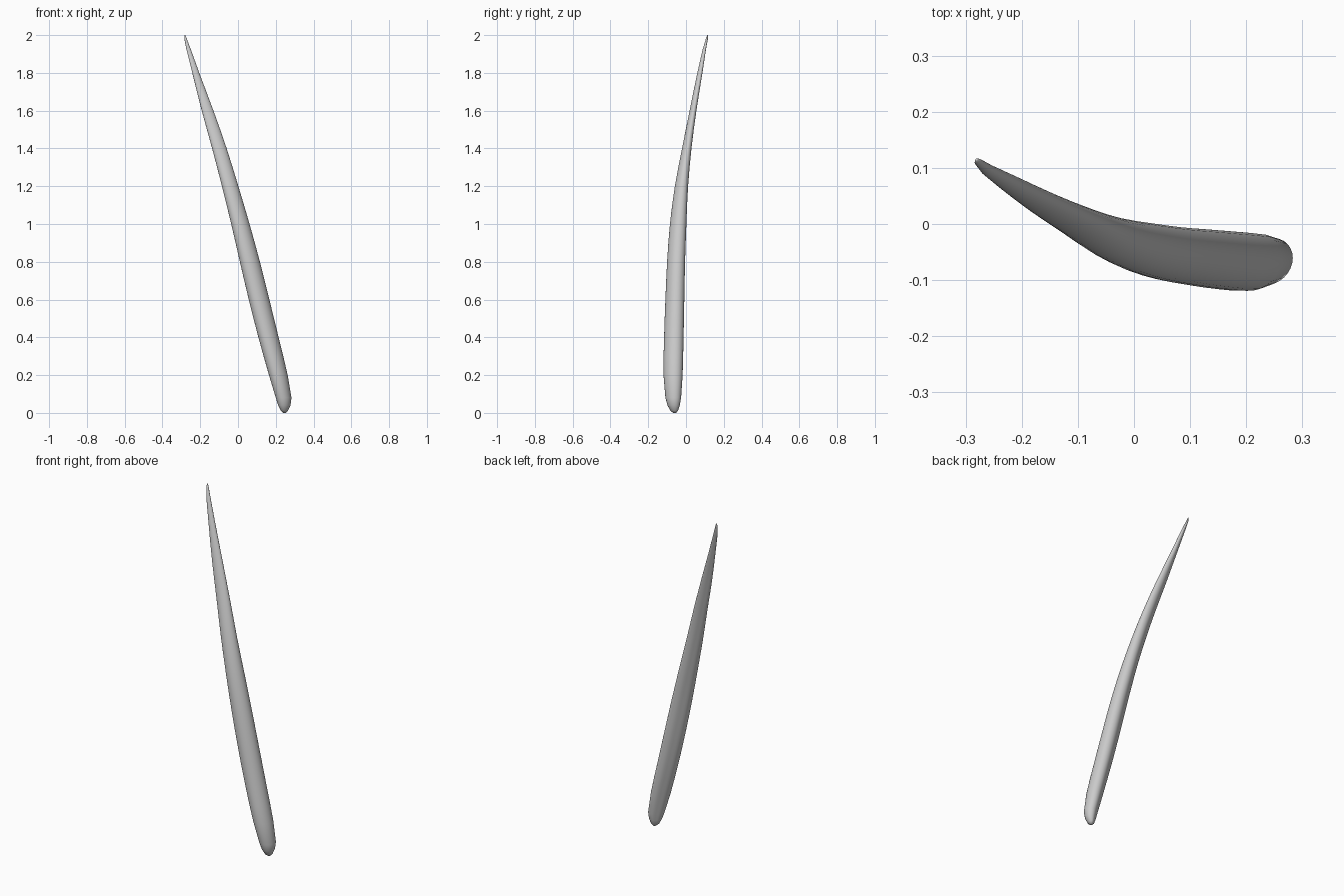
import bpy, bmesh, math

if "Cube" in bpy.data.objects:
    bpy.data.objects.remove(bpy.data.objects["Cube"])

SIDES = 28
# horizontal sections: z, x min, x max, y min, y max
SECTIONS = [
    (0.00, 0.240, 0.254, -0.068, -0.052),
    (0.012, 0.226, 0.265, -0.083, -0.042),
    (0.04, 0.213, 0.278, -0.098, -0.033),
    (0.08, 0.200, 0.283, -0.109, -0.026),
    (0.20, 0.164, 0.263, -0.119, -0.018),
    (0.40, 0.108, 0.215, -0.116, -0.013),
    (0.60, 0.057, 0.166, -0.109, -0.009),
    (0.80, 0.010, 0.116, -0.100, -0.005),
    (1.00, -0.036, 0.061, -0.085, 0.002),
    (1.20, -0.085, 0.002, -0.059, 0.011),
    (1.40, -0.137, -0.060, -0.021, 0.029),
    (1.60, -0.192, -0.130, 0.019, 0.055),
    (1.80, -0.242, -0.205, 0.060, 0.087),
    (1.92, -0.272, -0.248, 0.087, 0.105),
    (1.98, -0.284, -0.271, 0.105, 0.116),
    (2.00, -0.283, -0.278, 0.112, 0.117),
]


def unit_outline():
    """Slightly slanted oval with a shallow hollow at the back left, fitted to 0..1."""
    pts = []
    for i in range(SIDES):
        a = 2 * math.pi * i / SIDES
        d = (math.degrees(a) - 125) / 35
        r = 1 - 0.2 * math.exp(-d * d)
        pts.append((r * math.cos(a), r * math.sin(a + 0.15)))
    xs, ys = zip(*pts)
    return [((x - min(xs)) / (max(xs) - min(xs)),
             (y - min(ys)) / (max(ys) - min(ys))) for x, y in pts]


def catmull(p0, p1, p2, p3, t):
    """Smooth section between p1 and p2 with uneven z spacing."""
    h = p2[0] - p1[0]
    out = [p1[0] + h * t]
    for k in range(1, 5):
        m1 = (p2[k] - p0[k]) / (p2[0] - p0[0]) * h
        m2 = (p3[k] - p1[k]) / (p3[0] - p1[0]) * h
        out.append((2*t**3 - 3*t**2 + 1) * p1[k] + (t**3 - 2*t**2 + t) * m1
                   + (3*t**2 - 2*t**3) * p2[k] + (t**3 - t**2) * m2)
    return out


# refine the long middle stretch, keep the tight ends as given
rows = list(SECTIONS[:4])
for i in range(4, 12):
    rows += [catmull(*SECTIONS[i - 1:i + 3], t) for t in (0, 0.5)]
rows += SECTIONS[12:]

# curved tapering spike lofted through the sections
outline = unit_outline()
bm = bmesh.new()
rings = [[bm.verts.new((x0 + u * (x1 - x0), y0 + v * (y1 - y0), z)) for u, v in outline]
         for z, x0, x1, y0, y1 in rows]
for a, b in zip(rings, rings[1:]):
    for i in range(SIDES):
        j = (i + 1) % SIDES
        bm.faces.new((a[i], a[j], b[j], b[i]))
bm.faces.new(rings[0][::-1])
bm.faces.new(rings[-1])
bmesh.ops.recalc_face_normals(bm, faces=bm.faces)
for f in bm.faces:
    f.smooth = True
mesh = bpy.data.meshes.new("curved_spike")
bm.to_mesh(mesh)
bm.free()
spike = bpy.data.objects.new("curved_spike", mesh)
bpy.context.collection.objects.link(spike)
